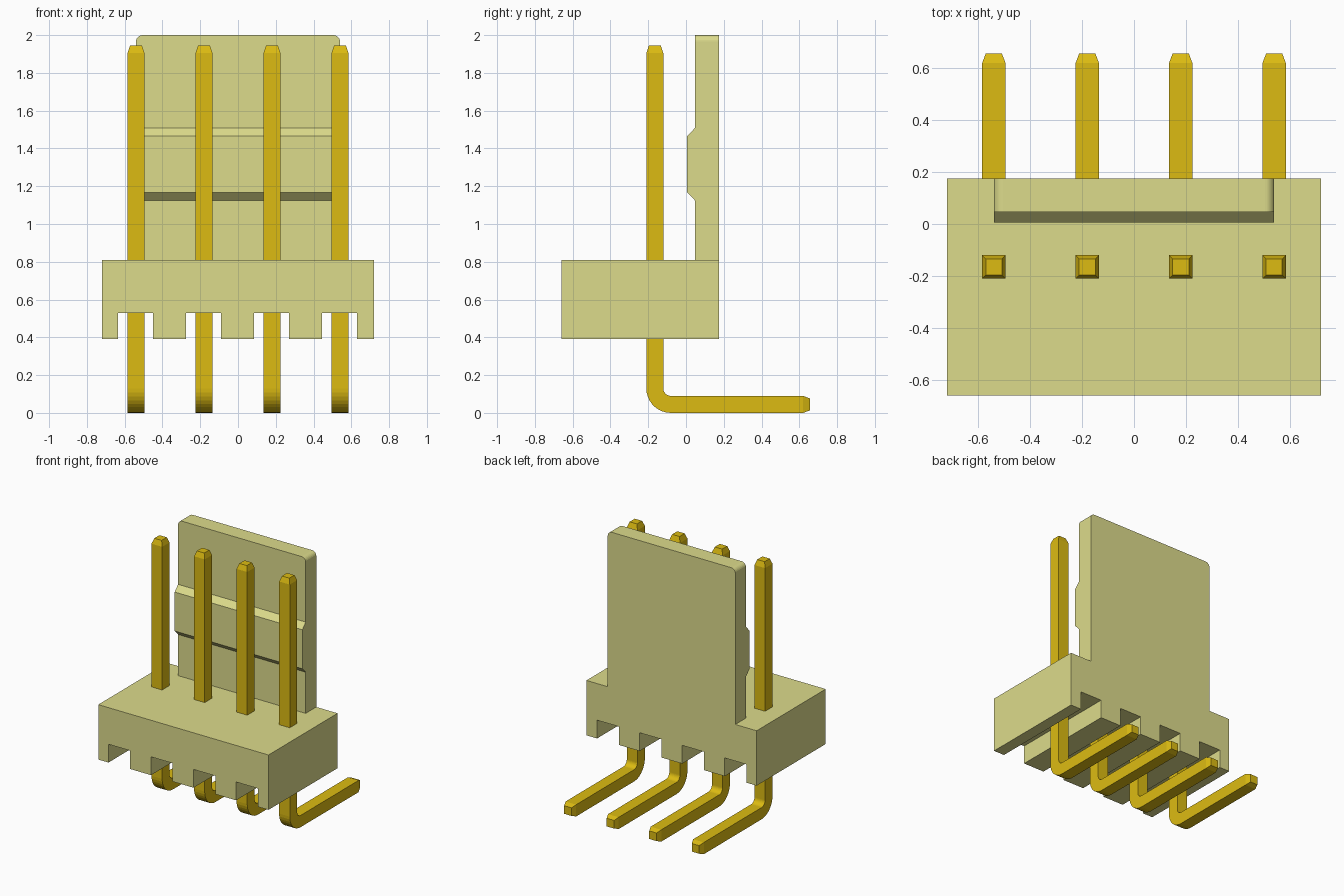
import bpy, bmesh, math
from mathutils import Vector

if "Cube" in bpy.data.objects:
    bpy.data.objects.remove(bpy.data.objects["Cube"])


def material(name, color):
    m = bpy.data.materials.new(name)
    m.diffuse_color = (*color, 1)
    m.use_nodes = True
    m.node_tree.nodes["Principled BSDF"].inputs["Base Color"].default_value = m.diffuse_color
    return m


plastic = material("cream_plastic", (0.72, 0.71, 0.26))
gold = material("gold", (0.72, 0.50, 0.006))


def finish(name, bm, mat):
    bmesh.ops.recalc_face_normals(bm, faces=bm.faces)
    me = bpy.data.meshes.new(name)
    bm.to_mesh(me)
    bm.free()
    me.materials.append(mat)
    ob = bpy.data.objects.new(name, me)
    bpy.context.collection.objects.link(ob)
    return ob


def extrude(points, offset):
    bm = bmesh.new()
    face = bm.faces.new([bm.verts.new(p) for p in points])
    ext = bmesh.ops.extrude_face_region(bm, geom=[face], use_keep_orig=True)
    verts = [g for g in ext["geom"] if isinstance(g, bmesh.types.BMVert)]
    bmesh.ops.translate(bm, verts=verts, vec=offset)
    return bm


PIN_X = [-0.54, -0.18, 0.18, 0.54]

# Housing base: comb outline with a slot under every pin
outline = [(-0.72, 0.81), (-0.72, 0.39)]
for x in PIN_X:
    a, b = x - 0.094, x + 0.09
    outline += [(a, 0.39), (a, 0.53), (b, 0.53), (b, 0.39)]
outline += [(0.72, 0.39), (0.72, 0.81)]
finish("housing_base", extrude([(x, -0.66, z) for x, z in outline], (0, 0.835, 0)), plastic)

# Locking plate: side profile with a ridge, rounded upper corners
side = [(0.175, 0.81), (0.175, 2.0), (0.047, 2.0), (0.047, 1.508), (0.006, 1.465),
        (0.006, 1.167), (0.047, 1.125), (0.047, 0.81)]
bm = extrude([(-0.54, y, z) for y, z in side], (1.08, 0, 0))
corners = [e for e in bm.edges
           if all(v.co.z > 1.99 for v in e.verts)
           and abs(e.verts[0].co.x - e.verts[1].co.x) < 1e-4]
bmesh.ops.bevel(bm, geom=corners, offset=0.035, segments=6, profile=0.5, affect='EDGES')
finish("locking_plate", bm, plastic)

# Bent pins: square section swept along an L path with tapered ends
H, TIP, R, STEPS = 0.045, 0.031, 0.085, 9
CY, CZ = -0.08, 0.13


def pin(name, x):
    up, back = (0, 1), (1, 0)
    # each station: centre y, centre z, direction towards the inner side, half size
    stations = [(-0.165, 1.945, back, TIP), (-0.165, 1.905, back, H)]
    for i in range(STEPS + 1):
        t = math.pi / 2 * i / STEPS
        n = (math.cos(t), math.sin(t))
        stations.append((CY - R * n[0], CZ - R * n[1], n, H))
    stations += [(0.62, 0.045, up, H), (0.657, 0.045, up, TIP)]
    bm = bmesh.new()
    rings = []
    for y, z, n, h in stations:
        c, nv, sx = Vector((x, y, z)), Vector((0, *n)) * h, Vector((h, 0, 0))
        rings.append([bm.verts.new(c + a * sx + b * nv)
                      for a, b in ((-1, -1), (1, -1), (1, 1), (-1, 1))])
    for r, s in zip(rings, rings[1:]):
        for k in range(4):
            bm.faces.new((r[k], r[(k + 1) % 4], s[(k + 1) % 4], s[k]))
    bm.faces.new(rings[0])
    bm.faces.new(rings[-1])
    finish(name, bm, gold)


for i, x in enumerate(PIN_X):
    pin(f"pin_{i + 1}", x)
